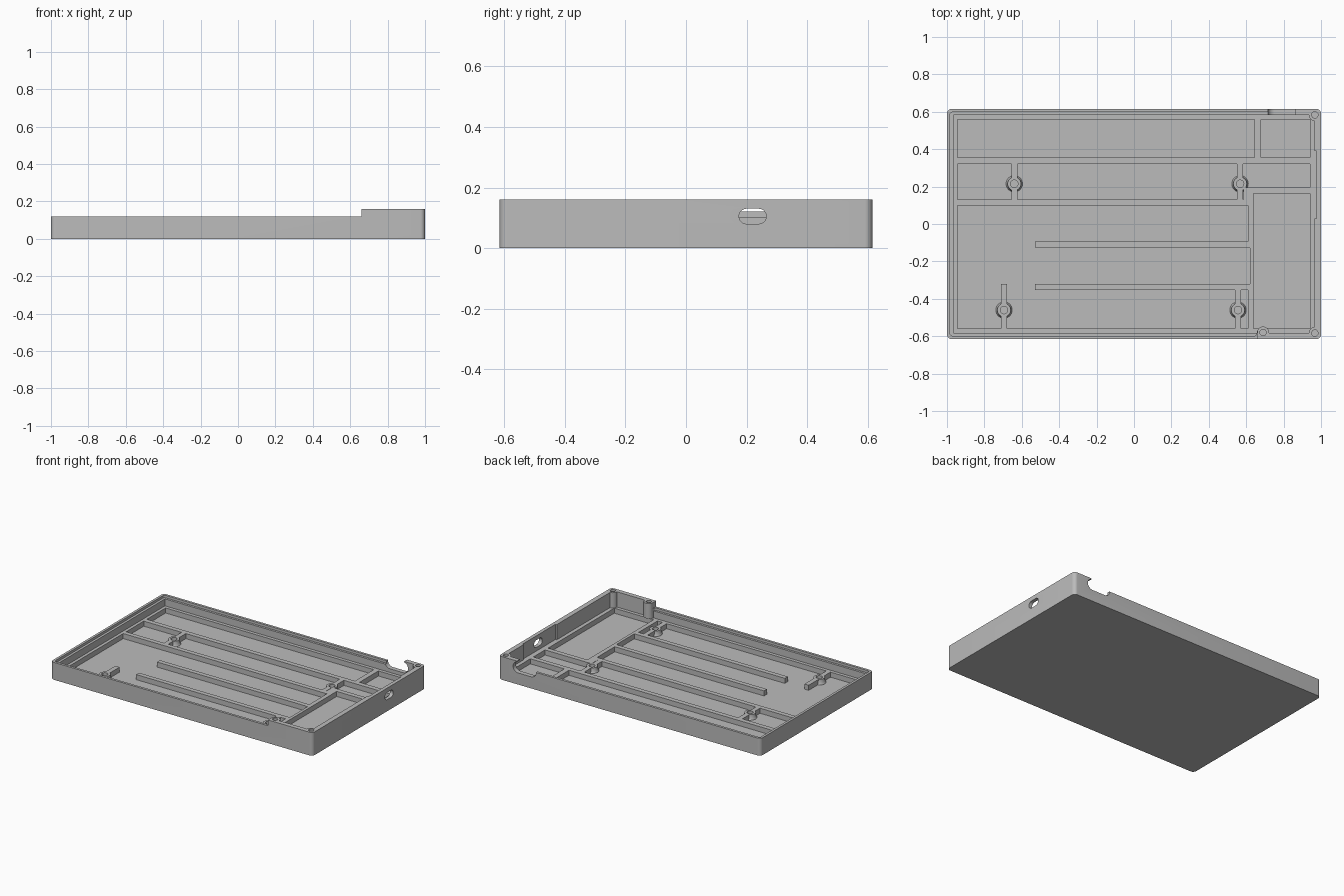
import bpy, bmesh, math
from mathutils import Vector

cube = bpy.data.objects.get("Cube")
if cube:
    bpy.data.objects.remove(cube, do_unlink=True)

grey = bpy.data.materials.new("plain grey")
grey.use_nodes = True
COLOR = (0.5, 0.5, 0.5, 1)
grey.diffuse_color = COLOR
grey.node_tree.nodes["Principled BSDF"].inputs["Base Color"].default_value = COLOR

FLOOR, RIB, LEDGE, LOW, TOP = 0.02, 0.055, 0.103, 0.12, 0.16
OVER = 0.3


def outline(x0, x1, y0, y1, r=0, steps=8):
    """Rectangle outline with optional rounded corners."""
    if r == 0:
        return [(x0, y0), (x1, y0), (x1, y1), (x0, y1)]
    centres = [(x1 - r, y1 - r), (x0 + r, y1 - r), (x0 + r, y0 + r), (x1 - r, y0 + r)]
    pts = []
    for q, (cx, cy) in enumerate(centres):
        for i in range(steps + 1):
            a = (q + i / steps) * math.pi / 2
            pts.append((cx + r * math.cos(a), cy + r * math.sin(a)))
    return pts


def circle(x, y, r, n=32):
    return [(x + r * math.cos(math.tau * i / n), y + r * math.sin(math.tau * i / n))
            for i in range(n)]


def finish(name, bm):
    bmesh.ops.remove_doubles(bm, verts=bm.verts, dist=1e-5)
    bmesh.ops.recalc_face_normals(bm, faces=bm.faces)
    mesh = bpy.data.meshes.new(name)
    bm.to_mesh(mesh)
    bm.free()
    mesh.materials.append(grey)
    ob = bpy.data.objects.new(name, mesh)
    bpy.context.collection.objects.link(ob)
    return ob


def prism(name, pts, lo, hi, axis="z"):
    """Extrude an outline along the given axis."""
    place = {"z": lambda u, v, w: (u, v, w),
             "x": lambda u, v, w: (w, u, v),
             "y": lambda u, v, w: (u, w, v)}[axis]
    bm = bmesh.new()
    face = bm.faces.new([bm.verts.new(place(u, v, lo)) for u, v in pts])
    ext = bmesh.ops.extrude_face_region(bm, geom=[face])
    moved = [g for g in ext["geom"] if isinstance(g, bmesh.types.BMVert)]
    bmesh.ops.translate(bm, verts=moved, vec=Vector(place(0, 0, hi - lo)))
    return finish(name, bm)


def cut(target, cutter):
    """Subtract the cutter from the target and discard it."""
    mod = target.modifiers.new("cut", "BOOLEAN")
    mod.operation, mod.solver, mod.object = "DIFFERENCE", "EXACT", cutter
    bpy.context.view_layer.update()
    result = bpy.data.meshes.new_from_object(
        target.evaluated_get(bpy.context.evaluated_depsgraph_get()))
    target.modifiers.remove(mod)
    target.data = result
    bpy.data.objects.remove(cutter, do_unlink=True)


def cut_box(target, x0, x1, y0, y1, z0, z1=OVER, r=0):
    cut(target, prism("cutter", outline(x0, x1, y0, y1, r), z0, z1))


def lathe(name, x, y, profile, n=32):
    """Revolve a closed (radius, height) profile into a ring."""
    bm = bmesh.new()
    rings = [[bm.verts.new((px, py, z)) for px, py in circle(x, y, r, n)] for r, z in profile]
    for a, b in zip(rings, rings[1:] + rings[:1]):
        for i in range(n):
            j = (i + 1) % n
            bm.faces.new((a[i], a[j], b[j], b[i]))
    return finish(name, bm)


# Tray block with its low and high rims
tray = prism("tray", outline(-1, 1, -0.615, 0.615, 0.025), 0, TOP)
cut_box(tray, -1.1, 0.66, -0.7, 0.7, LOW)
cut_box(tray, 0.6, 0.86, 0.5, 0.7, LOW)

# Stepped ledge inside the low rim
cut_box(tray, -0.983, 0.655, -0.598, 0.598, LEDGE, r=0.012)
cut_box(tray, 0.6, 0.855, 0.5, 0.598, LEDGE)

# Main cavity, leaving three tall screw posts standing
SCREWS = [(0.967, 0.583), (0.967, -0.583), (0.69, -0.58)]
cavity = prism("cavity", outline(-0.966, 0.966, -0.583, 0.583), RIB, OVER)
for sx, sy in SCREWS:
    cut(cavity, prism("post_cutter", circle(sx, sy, 0.032), 0, 0.5))
cut(tray, cavity)
cut_box(tray, 0.9, 0.975, 0.03, 0.39, RIB)
for sx, sy in SCREWS:
    cut(tray, prism("screw_hole", circle(sx, sy, 0.017, 24), 0.07, OVER))

# Floor pockets between the ribs
POCKETS = [
    (-0.945, 0.645, 0.355, 0.56), (0.68, 0.94, 0.355, 0.56),
    (-0.945, 0.585, 0.13, 0.322), (0.58, 0.94, 0.195, 0.322),
    (-0.945, 0.61, -0.56, 0.098), (0.6, 0.62, -0.322, -0.128),
    (0.64, 0.94, -0.56, 0.162),
]
for x0, x1, y0, y1 in POCKETS:
    cut_box(tray, x0, x1, y0, y1, FLOOR, RIB + 0.002)

# Oval port in the side wall, rounded cable notch in the back wall
cut(tray, prism("port", outline(0.175, 0.265, 0.08, 0.13, 0.0249), 0.9, 1.1, "x"))
cut(tray, prism("notch", outline(0.715, 0.89, 0.08, 0.155, 0.037), 0.57, 0.7, "y"))

# Board standoffs and the short ribs that meet them
STANDOFFS = {
    "back_right": (-0.64, 0.215, [(0.13, 0.183), (0.247, 0.322)]),
    "back_left": (0.567, 0.215, [(0.13, 0.183), (0.247, 0.322)]),
    "front_right": (-0.695, -0.46, [(-0.56, -0.492), (-0.428, -0.322)]),
    "front_left": (0.556, -0.46, [(-0.56, -0.492), (-0.428, -0.352)]),
}
SUNK = FLOOR - 0.008
for name, (x, y, spans) in STANDOFFS.items():
    lathe(name + "_standoff", x, y, [(0.02, SUNK), (0.044, SUNK), (0.044, FLOOR + 0.002),
                                     (0.038, FLOOR + 0.012), (0.036, RIB), (0.02, RIB)])
    for i, (y0, y1) in enumerate(spans):
        prism(f"{name}_rib_{i + 1}", outline(x - 0.016, x + 0.016, y0, y1), SUNK, RIB)

# Long ribs across the floor
for name, y in (("middle_rib", -0.11), ("front_rib", -0.337)):
    prism(name, outline(-0.53, 0.612, y - 0.016, y + 0.016), SUNK, RIB)

# Smooth the curved walls, keep the edges sharp
bpy.ops.object.select_all(action="DESELECT")
for ob in bpy.context.collection.objects:
    if ob.type == "MESH" and grey.name in ob.data.materials:
        ob.select_set(True)
        bpy.context.view_layer.objects.active = ob
bpy.ops.object.shade_smooth_by_angle(angle=math.radians(30))
